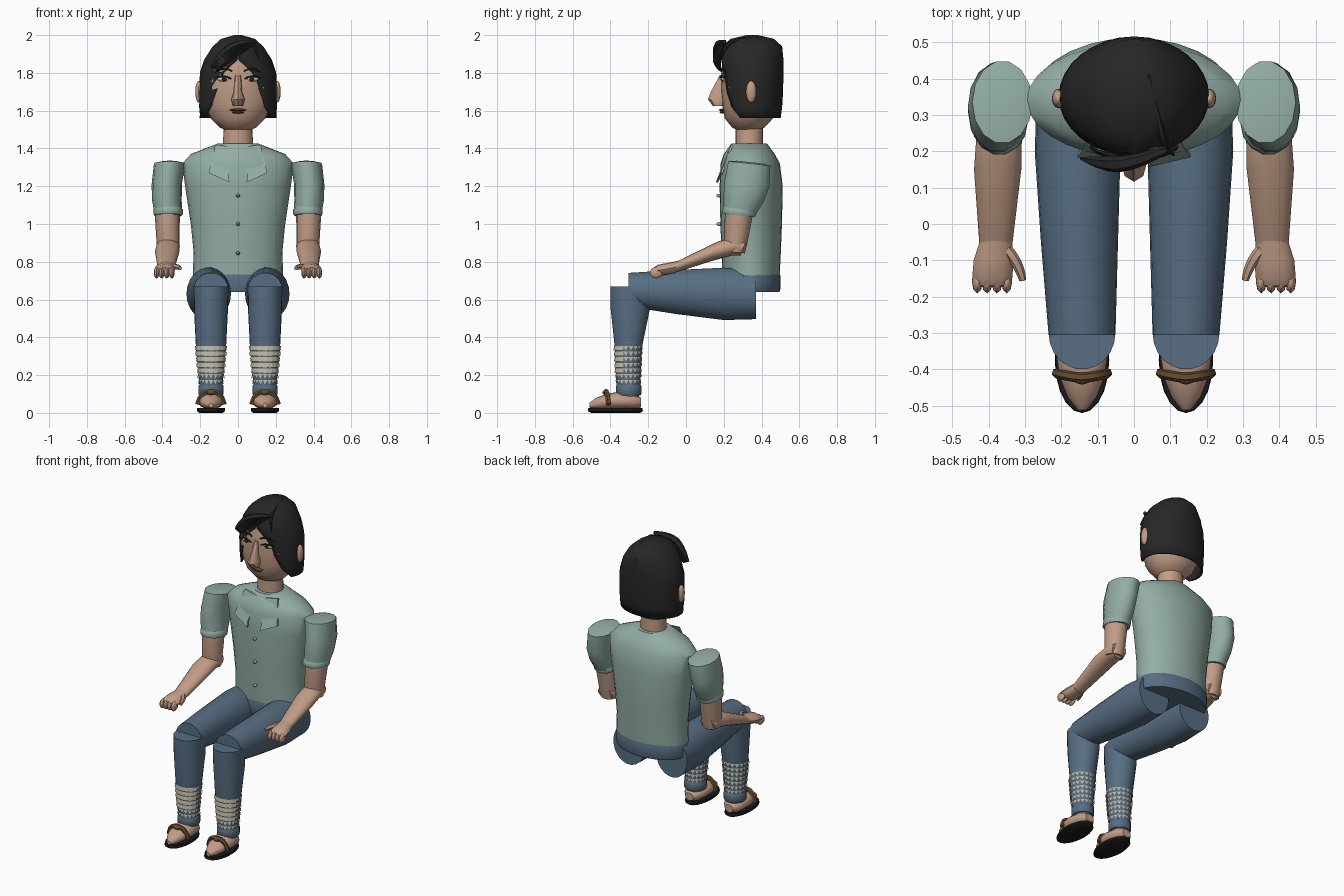
import bpy, bmesh
from math import sin, cos, pi, radians, sqrt
from mathutils import Vector, Matrix

if "Cube" in bpy.data.objects:
    bpy.data.objects.remove(bpy.data.objects["Cube"])


def material(name, r, g, b):
    m = bpy.data.materials.new(name)
    m.use_nodes = True
    m.diffuse_color = (r, g, b, 1)
    node = next(n for n in m.node_tree.nodes if n.type == "BSDF_PRINCIPLED")
    node.inputs["Base Color"].default_value = (r, g, b, 1)
    node.inputs["Roughness"].default_value = 0.8
    return m


SHIRT = material("sage shirt", 0.29, 0.42, 0.375)
SKIN = material("skin", 0.54, 0.34, 0.24)
DENIM = material("blue denim", 0.095, 0.155, 0.225)
HAIR = material("black hair", 0.02, 0.02, 0.02)
STRAP = material("brown leather", 0.13, 0.07, 0.03)
LACE = material("beige lace", 0.52, 0.47, 0.36)
SOLE = material("dark sole", 0.01, 0.01, 0.01)
WHITE = material("eye white", 0.6, 0.55, 0.48)
LIPS = material("dark lips", 0.16, 0.06, 0.04)


def finish(bm, name, mat):
    bmesh.ops.recalc_face_normals(bm, faces=bm.faces)
    me = bpy.data.meshes.new(name)
    bm.to_mesh(me)
    bm.free()
    me.materials.append(mat)
    ob = bpy.data.objects.new(name, me)
    bpy.context.collection.objects.link(ob)
    return ob


def loft(name, mat, rings, tilt=0, sides=20):
    """Skin elliptical rings (x, y, z, rx, ry), each tipped about x by tilt."""
    bm = bmesh.new()
    rot = Matrix.Rotation(radians(tilt), 3, "X")
    loops = []
    for x, y, z, a, b in rings:
        pts = [rot @ Vector((a * cos(t), b * sin(t), 0)) + Vector((x, y, z))
               for t in (2 * pi * i / sides for i in range(sides))]
        loops.append([bm.verts.new(p) for p in pts])
    for lo, hi in zip(loops, loops[1:]):
        for i in range(sides):
            j = (i + 1) % sides
            bm.faces.new((lo[i], lo[j], hi[j], hi[i]))
    bm.faces.new(loops[0])
    bm.faces.new(loops[-1])
    return finish(bm, name, mat)


def ball(name, mat, loc, size, sides=12):
    bm = bmesh.new()
    bmesh.ops.create_uvsphere(bm, u_segments=sides, v_segments=8, radius=1)
    bmesh.ops.transform(bm, verts=bm.verts,
                        matrix=Matrix.Translation(loc) @ Matrix.Diagonal((*size, 1)))
    return finish(bm, name, mat)


def strand(name, mat, points, radii, depth):
    """Tapered round cord along a smooth path, turned into a mesh."""
    cu = bpy.data.curves.new(name, "CURVE")
    cu.dimensions = "3D"
    cu.bevel_depth = depth
    cu.bevel_resolution = 1
    cu.use_fill_caps = True
    sp = cu.splines.new("NURBS")
    sp.points.add(len(points) - 1)
    for p, co, r in zip(sp.points, points, radii):
        p.co = (*co, 1)
        p.radius = r
    sp.use_endpoint_u = True
    sp.order_u = 3
    sp.resolution_u = 4
    cu.materials.append(mat)
    ob = bpy.data.objects.new(name, cu)
    bpy.context.collection.objects.link(ob)
    bpy.ops.object.select_all(action="DESELECT")
    ob.select_set(True)
    bpy.context.view_layer.objects.active = ob
    bpy.ops.object.convert(target="MESH")


def plate(name, mat, pts, thick):
    """Flat polygon with a little depth."""
    bm = bmesh.new()
    f = bm.faces.new([bm.verts.new(p) for p in pts])
    new = bmesh.ops.extrude_face_region(bm, geom=[f])["geom"]
    bmesh.ops.translate(bm, vec=(0, thick, 0),
                        verts=[v for v in new if isinstance(v, bmesh.types.BMVert)])
    return finish(bm, name, mat)


# Torso, hips and neck
loft("shirt_body", SHIRT, [(0, .345, .70, .24, .15), (0, .345, .85, .235, .157),
     (0, .345, 1.0, .25, .163), (0, .345, 1.2, .28, .167), (0, .34, 1.32, .295, .157),
     (0, .335, 1.37, .25, .135), (0, .335, 1.425, .11, .095)], sides=28)
loft("hips", DENIM, [(0, .345, .64, .235, .15), (0, .345, .66, .243, .156),
     (0, .345, .72, .243, .156), (0, .345, .77, .22, .14)], sides=28)
loft("neck", SKIN, [(0, .335, 1.40, .08, .073), (0, .335, 1.56, .075, .073)])
for z in (1.15, 1.0, .845):
    ball("button", SKIN, (0, .178, z), (.01, .018, .01), 8)

# Head
loft("head", SKIN, [(0, .325, 1.49, .05, .04), (0, .33, 1.51, .095, .085),
     (0, .333, 1.56, .145, .128), (0, .335, 1.63, .178, .143), (0, .335, 1.72, .193, .15),
     (0, .335, 1.82, .185, .148), (0, .335, 1.92, .12, .12)], sides=24)
loft("nose", SKIN, [(0, .195, 1.79, .016, .015), (0, .172, 1.70, .022, .04),
     (0, .17, 1.66, .036, .054), (0, .178, 1.625, .026, .036)], sides=8)
ball("upper_lip", LIPS, (0, .193, 1.604), (.045, .018, .007))
ball("lower_lip", LIPS, (0, .196, 1.592), (.032, .018, .008))


# Hair shell: rings left open at the front, the gap widening downwards
def hair_shell():
    rows = [(1.56, .203, .15, 65), (1.62, .206, .158, 46), (1.70, .207, .163, 34),
            (1.80, .203, .165, 22), (1.87, .18, .165, 2), (1.94, .135, .158, 0),
            (1.98, .09, .115, 0), (2.0, .02, .03, 0)]
    bm = bmesh.new()
    n = 26
    grid = []
    for z, a, b, gap in rows:
        g = radians(gap)
        ang = [g + (2 * pi - 2 * g) * i / n for i in range(n + 1)]
        grid.append([bm.verts.new((a * sin(t), .351 - b * cos(t), z)) for t in ang])
    for lo, hi in zip(grid, grid[1:]):
        for i in range(n):
            bm.faces.new((lo[i], lo[i + 1], hi[i + 1], hi[i]))
    bm.faces.new(grid[-1][:-1])
    bmesh.ops.remove_doubles(bm, verts=bm.verts, dist=.0005)
    ob = finish(bm, "hair_shell", HAIR)
    mod = ob.modifiers.new("thickness", "SOLIDIFY")
    mod.thickness = .012


hair_shell()
for i in range(5):
    d = i * .022
    strand("fringe_lock", HAIR, [(.09 - d * .4, .205, 1.965 - d * .3),
           (.0 - d * .4, .165, 1.96 - d * .8), (-.09, .165, 1.90 - d * .6),
           (-.145 + d * .4, .18, 1.83 - d * .2)], (.5, 1, 1, .2), .022)
strand("parting_lock", HAIR, [(.04, .41, 1.988), (.065, .3, 1.985), (.085, .205, 1.95),
       (.11, .19, 1.88)], (.3, .6, 1, .3), .012)

for s, side in ((1, "left"), (-1, "right")):
    # Face details
    ball(side + "_ear", SKIN, (s * .208, .345, 1.70), (.018, .027, .058))
    ball(side + "_eye", WHITE, (s * .075, .2, 1.768), (.034, .013, .014))
    ball(side + "_iris", HAIR, (s * .073, .191, 1.768), (.013, .008, .013))
    strand(side + "_lash", HAIR, [(s * .035, .186, 1.768), (s * .075, .18, 1.795),
           (s * .118, .208, 1.77)], (.6, 1, .6), .006)
    strand(side + "_brow", HAIR, [(s * .03, .188, 1.808), (s * .08, .186, 1.84),
           (s * .122, .214, 1.80)], (.8, 1, .4), .007)

    # Collar flap
    outline = [(.01, 1.405), (.12, 1.42), (.155, 1.27), (.045, 1.22), (.05, 1.255)]
    plate(side + "_collar", SHIRT,
          [(s * x, .155 + (z - 1.22) * .38 + x * .06, z) for x, z in outline], .012)

    # Sleeve, cuff and arm
    loft(side + "_sleeve", SHIRT, [(s * .37, .285, 1.06, .073, .088),
         (s * .377, .305, 1.13, .079, .11), (s * .377, .322, 1.21, .08, .123),
         (s * .362, .335, 1.32, .083, .115), (s * .362, .335, 1.328, .05, .07)], -6, 14)
    loft(side + "_sleeve_cuff", SHIRT, [(s * .37, .28, 1.045, .074, .088),
         (s * .37, .281, 1.055, .078, .092), (s * .37, .284, 1.075, .078, .092),
         (s * .37, .285, 1.085, .072, .086)], -6, 14)
    loft(side + "_upper_arm", SKIN, [(s * .37, .262, .85, .055, .05),
         (s * .37, .262, .90, .061, .062), (s * .375, .282, 1.07, .067, .075)], -6, 16)
    loft(side + "_forearm", SKIN, [(s * .37, .305, .875, .052, .045),
         (s * .37, .26, .885, .062, .056), (s * .375, .15, .855, .065, .056),
         (s * .38, -.06, .77, .045, .034)], 70, 16)
    # Hand with curled fingers and thumb
    loft(side + "_hand", SKIN, [(s * .38, -.05, .772, .045, .032),
         (s * .386, -.1, .762, .055, .032), (s * .39, -.15, .755, .055, .03),
         (s * .39, -.172, .75, .045, .02)], 85, 12)
    for i in range(4):
        ball(side + "_finger", SKIN, (s * (.35 + i * .027), -.158, .742),
             (.015, .033, .03), 8)
    strand(side + "_thumb", SKIN, [(s * .35, -.07, .775), (s * .315, -.11, .775),
           (s * .306, -.155, .765)], (1, 1, .6), .016)

    # Trouser leg
    loft(side + "_thigh", DENIM, [(s * .155, .37, .625, .112, .13),
         (s * .155, .2, .63, .118, .14), (s * .15, -.05, .64, .106, .118),
         (s * .143, -.305, .652, .092, .09)], 90, 22)
    shin = [(.13, -.305, .06, .063), (.35, -.305, .08, .073),
            (.55, -.295, .09, .105), (.67, -.30, .092, .10)]
    loft(side + "_shin", DENIM, [(s * .143, y, z, a, b) for z, y, a, b in shin], 0, 22)
    loft(side + "_trouser_cuff", DENIM, [(s * .143, -.303, .092, .062, .062),
         (s * .143, -.303, .10, .067, .068), (s * .143, -.303, .142, .067, .068),
         (s * .143, -.303, .152, .06, .062)], 0, 18)

    # Lace rows: solid scallops in front, pointed teeth around the back
    bm = bmesh.new()
    for row in range(7):
        top = .355 - row * .03
        for i in range(18):
            t = [2 * pi * (i + k) / 18 for k in (0, .5, 1)]

            def at(k, z, out):
                f = (z - .13) / .22
                return bm.verts.new((s * .143 + (.06 + .02 * f + out) * cos(t[k]),
                                     -.305 + (.063 + .01 * f + out) * sin(t[k]), z))
            low = top - .024
            if sin(t[1]) < -.45 and row < 5:
                bm.faces.new((at(0, top, .003), at(2, top, .003),
                              at(2, low, .008), at(0, low, .008)))
            else:
                bm.faces.new((at(0, top, .003), at(2, top, .003), at(1, low, .007)))
    finish(bm, side + "_lace", LACE)

    # Foot and sandal
    loft(side + "_ankle", SKIN, [(s * .143, -.305, .05, .05, .055),
         (s * .143, -.303, .11, .052, .055)], 0, 14)
    loft(side + "_foot", SKIN, [(s * .143, -.238, .055, .03, .025),
         (s * .143, -.275, .06, .06, .042), (s * .143, -.36, .065, .07, .047),
         (s * .143, -.42, .06, .062, .04), (s * .143, -.475, .05, .04, .03),
         (s * .143, -.512, .04, .012, .012)], 90, 16)
    loft(side + "_sole", SOLE, [(s * .143, -.372, 0, .062, .13),
         (s * .143, -.374, .01, .075, .146), (s * .143, -.374, .026, .073, .143)], 0, 20)
    strand(side + "_strap", STRAP, [(s * .143 - .07, -.41, .045), (s * .143 - .055, -.415, .1),
           (s * .143, -.425, .118), (s * .143 + .055, -.415, .1),
           (s * .143 + .07, -.41, .045)], (1, 1, 1, 1, 1), .014)
    ball(side + "_strap_knot", STRAP, (s * .143, -.425, .108), (.025, .017, .014), 8)

# Smooth rounded forms, keep hard rims
bpy.ops.object.select_all(action="DESELECT")
for ob in bpy.context.scene.objects:
    if ob.type == "MESH":
        ob.select_set(True)
        bpy.context.view_layer.objects.active = ob
bpy.ops.object.shade_smooth_by_angle(angle=radians(40))
